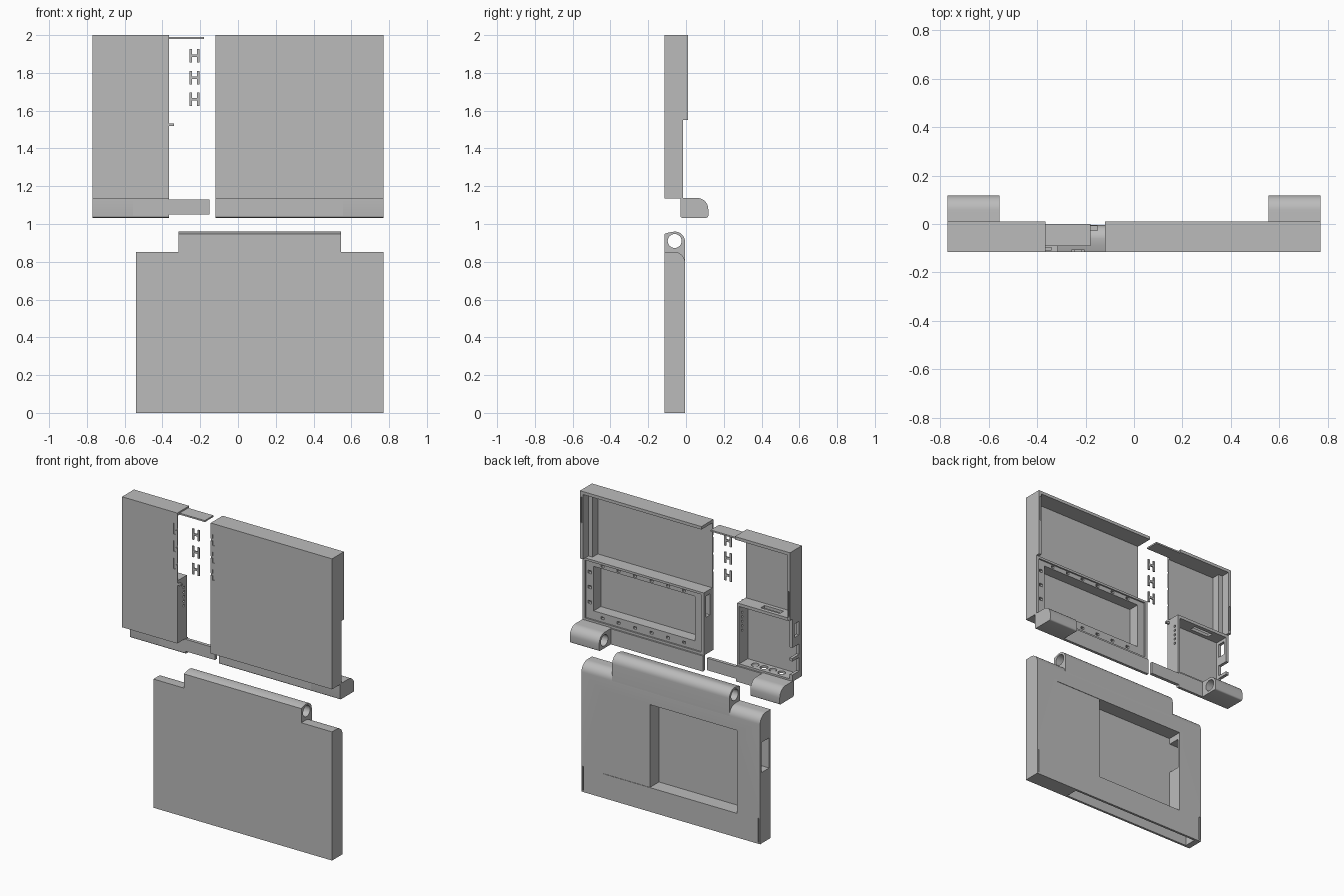
import bpy, bmesh, math
from mathutils import Matrix

if "Cube" in bpy.data.objects:
    bpy.data.objects.remove(bpy.data.objects["Cube"], do_unlink=True)

grey = bpy.data.materials.new("mid grey plastic")
grey.use_nodes = True
COLOUR = (0.5, 0.5, 0.5, 1)
grey.diffuse_color = COLOUR
grey.node_tree.nodes["Principled BSDF"].inputs["Base Color"].default_value = COLOUR

FRONT, FLOOR, LOW, HIGH = -0.115, -0.105, -0.015, 0.01   # depth levels of the lid


def finish(name, bm):
    bmesh.ops.recalc_face_normals(bm, faces=bm.faces)
    mesh = bpy.data.meshes.new(name)
    bm.to_mesh(mesh)
    bm.free()
    obj = bpy.data.objects.new(name, mesh)
    bpy.context.collection.objects.link(obj)
    mesh.materials.append(grey)
    return obj


def boxes(name, *spans):
    """One object from boxes given as (x0, x1, y0, y1, z0, z1)."""
    bm = bmesh.new()
    for x0, x1, y0, y1, z0, z1 in spans:
        m = Matrix.Translation(((x0 + x1) / 2, (y0 + y1) / 2, (z0 + z1) / 2))
        m = m @ Matrix.Diagonal((x1 - x0, y1 - y0, z1 - z0, 1))
        bmesh.ops.create_cube(bm, size=1, matrix=m)
    return finish(name, bm)


def extrude_x(name, profile, x0, x1):
    """Extrude a (y, z) profile along x."""
    bm = bmesh.new()
    face = bm.faces.new([bm.verts.new((x0, y, z)) for y, z in profile])
    out = bmesh.ops.extrude_face_region(bm, geom=[face])["geom"]
    bmesh.ops.translate(bm, vec=(x1 - x0, 0, 0),
                        verts=[v for v in out if isinstance(v, bmesh.types.BMVert)])
    return finish(name, bm)


def arc(cy, cz, r, a0, a1, n=10):
    steps = [math.radians(a0 + (a1 - a0) * i / n) for i in range(n + 1)]
    return [(cy + r * math.cos(a), cz + r * math.sin(a)) for a in steps]


def rod(name, x0, x1, y, z, r):
    return extrude_x(name, arc(y, z, r, 0, 345, 23), x0, x1)


def run(obj, op, **kw):
    for o in bpy.context.selected_objects:
        o.select_set(False)
    bpy.context.view_layer.objects.active = obj
    obj.select_set(True)
    op(**kw)


def cut(obj, *cutters):
    for c in cutters:
        mod = obj.modifiers.new("cut", "BOOLEAN")
        mod.operation, mod.solver, mod.object = "DIFFERENCE", "EXACT", c
        run(obj, bpy.ops.object.modifier_apply, modifier=mod.name)
        bpy.data.objects.remove(c, do_unlink=True)


def smooth(obj):
    run(obj, bpy.ops.object.shade_smooth_by_angle, angle=math.radians(30))


CLIP_Z = (1.66, 1.775, 1.89)


def clip_slots(edge, side):
    """Half-clip recesses beside a panel edge."""
    spans = []
    for z in CLIP_Z:
        a, b, c = (edge + side * d for d in (-0.01, 0.012, 0.028))
        spans.append((min(a, b), max(a, b), -0.13, -0.109, z - 0.007, z + 0.007))
        spans.append((min(b, c), max(b, c), -0.13, -0.109, z - 0.036, z + 0.036))
    return [boxes("clip_cutter", s) for s in spans]


# Wide lid panel: floor, top wall and side wall
panel = boxes("wide_panel_floor", (-0.12, 0.77, FRONT, FLOOR, 1.135, 2))
cut(panel, *clip_slots(-0.12, 1))
boxes("wide_panel_top_wall", (-0.12, 0.77, FLOOR, HIGH, 1.98, 2))
wall = boxes("wide_panel_side_wall", (0.75, 0.77, FLOOR, HIGH, 1.55, 1.98))
cut(wall, boxes("slit_cutter", (0.755, 0.762, -0.02, 0.02, 1.79, 1.96)))
boxes("wide_panel_ledge", (0.72, 0.75, FLOOR, -0.05, 1.55, 1.98))

# Lower battery frame with recessed flange, deep pocket and little square holes
frame = boxes("battery_frame", (-0.12, 0.77, FLOOR, LOW, 1.135, 1.55))
cut(frame,
    boxes("rim_cutter", (-0.10, 0.75, -0.025, 0, 1.152, 1.535)),
    boxes("pocket_cutter", (-0.05, 0.695, -0.1, 0, 1.21, 1.505)),
    boxes("slot_cutter", (-0.14, -0.075, -0.08, -0.04, 1.38, 1.52)))
for i in range(6):
    x = 0.02 + i * 0.12
    cut(frame, *[boxes("hole_cutter", (x, x + 0.022, -0.05, 0, z - 0.008, z + 0.008))
                 for z in (1.178, 1.522)])
for z in (1.26, 1.36, 1.46):
    cut(frame, boxes("hole_cutter", (0.712, 0.735, -0.05, 0, z - 0.01, z + 0.01)))

# Narrow lid panel
panel = boxes("narrow_panel_floor", (-0.77, -0.365, FRONT, FLOOR, 1.135, 2))
cut(panel, *clip_slots(-0.365, -1))
boxes("narrow_panel_top_wall", (-0.77, -0.365, FLOOR, HIGH, 1.98, 2))
wall = boxes("narrow_panel_side_wall", (-0.77, -0.75, FLOOR, HIGH, 1.55, 1.98))
cut(wall, boxes("slit_cutter", (-0.762, -0.755, -0.02, 0.02, 1.57, 1.74)))
boxes("narrow_panel_ledge", (-0.75, -0.72, FLOOR, -0.05, 1.55, 1.98))

# Electronics bay: shelf, inner wall, bottom and outer wall with ports
shelf = boxes("bay_shelf", (-0.77, -0.365, FLOOR, LOW, 1.53, 1.55))
cut(shelf, boxes("shelf_cutter", (-0.66, -0.52, -0.08, -0.04, 1.5, 1.6)))
inner = boxes("bay_inner_wall", (-0.38, -0.365, FLOOR, LOW, 1.15, 1.53))
cut(inner, *[rod("dot_cutter", -0.4, -0.35, -0.045, 1.36 + i * 0.03, 0.008)
             for i in range(5)])
outer = boxes("bay_outer_wall", (-0.77, -0.75, FLOOR, LOW, 1.15, 1.53))
cut(outer, *[boxes("port_cutter", (-0.8, -0.7, -0.085, y1, z0, z1))
             for y1, z0, z1 in ((-0.035, 1.42, 1.51), (0, 1.29, 1.36), (0, 1.18, 1.27))])
bottom = boxes("bay_bottom", (-0.77, -0.365, FLOOR, LOW, 1.135, 1.15))
for i in range(4):
    bm = bmesh.new()
    bmesh.ops.create_cone(bm, cap_ends=True, segments=20, radius1=0.024, radius2=0.024,
                          depth=0.1, matrix=Matrix.Translation((-0.66 + i * 0.065, -0.06, 1.14)))
    cut(bottom, finish("vent_cutter", bm))
boxes("bay_peg", (-0.366, -0.34, -0.11, -0.095, 1.519, 1.533))

# Loose clips, top plate and linking bar in the gap
for i, z in enumerate(CLIP_Z):
    boxes(f"joining_clip_{i + 1}",
          (-0.258, -0.244, FRONT, -0.106, z - 0.036, z + 0.036),
          (-0.218, -0.204, FRONT, -0.106, z - 0.036, z + 0.036),
          (-0.244, -0.218, FRONT, -0.106, z - 0.007, z + 0.007))
boxes("top_link_plate", (-0.365, -0.18, -0.09, 0, 1.98, 1.99))
boxes("lower_link_bar", (-0.365, -0.15, -0.028, -0.006, 1.05, 1.13))

# Hinge strips and hollow-ended outer knuckles of the lid
strip = [(-0.03, 1.136), (-0.03, 1.045)] + arc(-0.02, 1.043, 0.01, 180, 270, 4) + \
        [(-0.005, 1.033), (-0.005, 1.136)]
for name, x0, x1 in (("wide", -0.12, 0.555), ("narrow", -0.555, -0.365)):
    smooth(extrude_x(name + "_hinge_strip", strip, x0, x1))
knuckle = [(-0.03, 1.138)] + arc(-0.02, 1.043, 0.01, 180, 270, 4) + \
    arc(0.108, 1.043, 0.01, 270, 360, 4) + arc(0.058, 1.078, 0.06, 0, 90)
for name, s in (("left", 1), ("right", -1)):
    obj = extrude_x(name + "_lid_knuckle", knuckle, s * 0.555, s * 0.77)
    cut(obj, rod("pin_cutter", s * 0.54, s * 0.72, 0.062, 1.085, 0.037))
    smooth(obj)

# Base slab with rounded top back edge, pocket, side opening and open underside
base = extrude_x("base_slab", [(FRONT, 0), (-0.005, 0)] +
                 arc(-0.065, 0.793, 0.06, 0, 90) + [(FRONT, 0.853)], -0.54, 0.77)
cut(base,
    boxes("panel_cutter", (-0.37, 0.61, -0.008, 0.02, 0.16, 0.71)),
    boxes("pocket_cutter", (-0.37, 0.27, -0.102, 0.02, 0.16, 0.71)),
    boxes("opening_cutter", (-0.6, -0.35, -0.1, -0.02, 0.47, 0.67)),
    boxes("underside_cutter", (-0.5, 0.45, -0.1, -0.02, -0.1, 0.1)),
    boxes("slit_cutter", (0.756, 0.763, -0.02, 0.02, 0.01, 0.17)),
    boxes("slit_cutter", (-0.533, -0.526, -0.02, 0.02, 0.01, 0.17)))
smooth(base)

# Rounded centre knuckle of the base with a through hole
centre = extrude_x("base_knuckle", [(FRONT, 0.853), (FRONT, 0.947), (-0.09, 0.955)] +
                   arc(-0.06, 0.905, 0.055, 90, 0) +
                   [(-0.005, 0.79)] + arc(-0.065, 0.793, 0.06, 0, 90)[1:], -0.315, 0.545)
cut(centre, rod("pin_cutter", -0.4, 0.6, -0.06, 0.91, 0.037))
smooth(centre)
